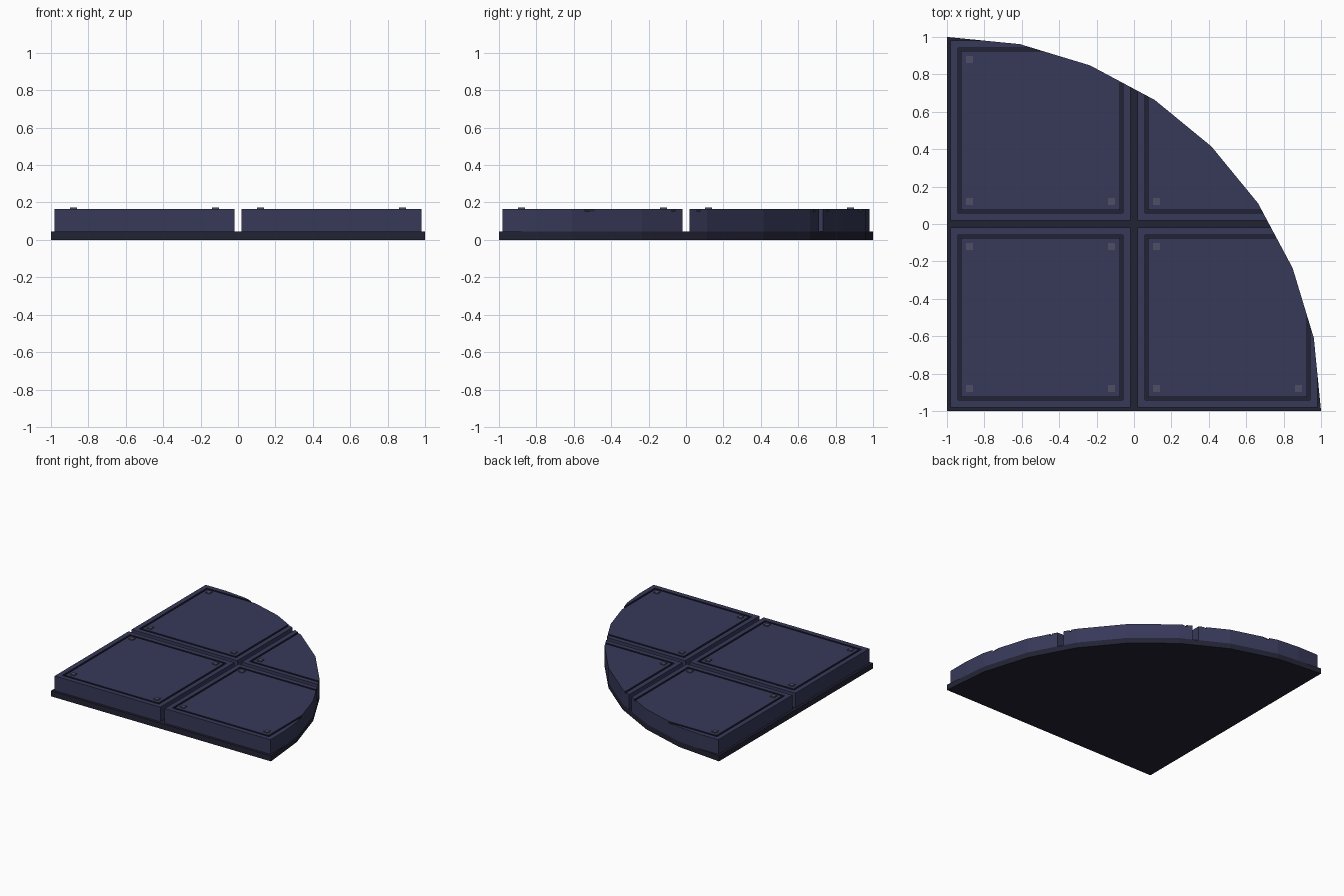
import bpy, bmesh, math
from mathutils import Vector

if "Cube" in bpy.data.objects:
    bpy.data.objects.remove(bpy.data.objects["Cube"])

BASE_TOP, TILE_TOP, BOLT_TOP = 0.045, 0.165, 0.173
CORNER, RADIUS, SIDES = Vector((-1, -1, 0)), 2.0, 8


def material(name, rgb):
    m = bpy.data.materials.new(name)
    m.diffuse_color = (*rgb, 1)
    m.use_nodes = True
    m.node_tree.nodes["Principled BSDF"].inputs["Base Color"].default_value = m.diffuse_color
    return m


DARK = material("dark_base", (0.016, 0.017, 0.034))
PANEL = material("panel_blue", (0.038, 0.040, 0.098))
BOLT = material("bolt_grey", (0.075, 0.078, 0.125))

# Points of the faceted quarter-circle edge
arc = [CORNER + RADIUS * Vector((math.cos(a), math.sin(a), 0))
       for a in (math.pi / 2 * i / SIDES for i in range(SIDES + 1))]


def finish(bm, name, mats):
    bmesh.ops.recalc_face_normals(bm, faces=bm.faces)
    mesh = bpy.data.meshes.new(name)
    bm.to_mesh(mesh)
    bm.free()
    for m in mats:
        mesh.materials.append(m)
    obj = bpy.data.objects.new(name, mesh)
    bpy.context.collection.objects.link(obj)
    return obj


def clip_to_arc(bm):
    """Trim a solid by every facet of the arc and cap the cuts."""
    for a, b in zip(arc, arc[1:]):
        d = b - a
        cut = bmesh.ops.bisect_plane(
            bm, geom=bm.verts[:] + bm.edges[:] + bm.faces[:], dist=1e-6,
            plane_co=a, plane_no=Vector((d.y, -d.x, 0)).normalized(),
            clear_outer=True)["geom_cut"]
        rim = [e for e in cut if isinstance(e, bmesh.types.BMEdge) and e.is_boundary]
        if rim:
            bmesh.ops.edgeloop_fill(bm, edges=rim)


# Base slab: quarter disc
bm = bmesh.new()
face = bm.faces.new([bm.verts.new(p) for p in [CORNER] + arc])
top = bmesh.ops.extrude_face_region(bm, geom=[face])["geom"]
bmesh.ops.translate(bm, vec=(0, 0, BASE_TOP),
                    verts=[v for v in top if isinstance(v, bmesh.types.BMVert)])
finish(bm, "base_slab", [DARK])


def tile(name, cx, cy):
    """Square slab with a recessed groove line, trimmed to the arc."""
    g = TILE_TOP - 0.012
    rings = [(0.48, BASE_TOP), (0.48, TILE_TOP), (0.44, TILE_TOP),
             (0.44, g), (0.425, g), (0.425, TILE_TOP)]
    bm = bmesh.new()
    loops = [[bm.verts.new((cx + sx * h, cy + sy * h, z))
              for sx, sy in ((-1, -1), (1, -1), (1, 1), (-1, 1))] for h, z in rings]
    bm.faces.new(loops[0][::-1])
    bm.faces.new(loops[-1])
    for k, (lo, hi) in enumerate(zip(loops, loops[1:])):
        for i in range(4):
            j = (i + 1) % 4
            f = bm.faces.new((lo[i], lo[j], hi[j], hi[i]))
            f.material_index = 1 if k in (2, 3, 4) else 0
    clip_to_arc(bm)
    finish(bm, name, [PANEL, DARK])


def bolt(name, x, y):
    bm = bmesh.new()
    bmesh.ops.create_cube(bm, size=1)
    bmesh.ops.scale(bm, vec=(0.036, 0.036, BOLT_TOP - TILE_TOP + 0.004), verts=bm.verts)
    bmesh.ops.translate(bm, vec=(x, y, (BOLT_TOP + TILE_TOP - 0.004) / 2), verts=bm.verts)
    finish(bm, name, [BOLT])


# Four floor tiles, with corner bolts wherever the corner survives the trim
for cx, sx in ((-0.5, "left"), (0.5, "right")):
    for cy, sy in ((-0.5, "front"), (0.5, "back")):
        tile(f"tile_{sy}_{sx}", cx, cy)
        for dx in (-0.38, 0.38):
            for dy in (-0.38, 0.38):
                p = Vector((cx + dx, cy + dy, 0))
                if (p - CORNER).length < RADIUS - 0.05:
                    bolt(f"bolt_{sy}_{sx}", p.x, p.y)
